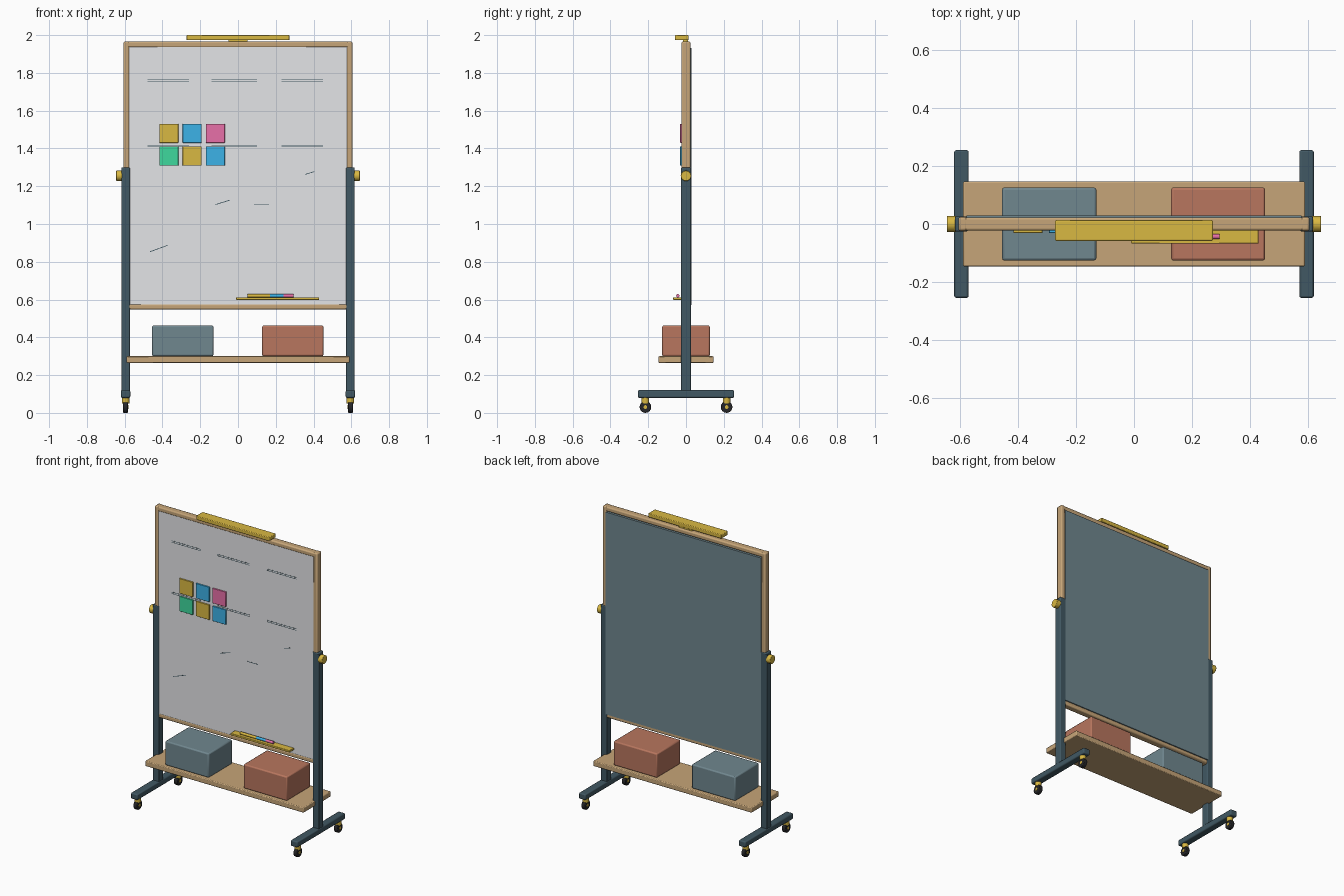
import bpy, math
from mathutils import Vector

if "Cube" in bpy.data.objects:
    bpy.data.objects.remove(bpy.data.objects["Cube"])

def mat(name, r, g, b):
    m = bpy.data.materials.new(name)
    lin = lambda c: ((c / 255 + 0.055) / 1.055) ** 2.4 if c > 10 else c / 255 / 12.92
    m.diffuse_color = (lin(r), lin(g), lin(b), 1)
    m.use_nodes = True
    m.node_tree.nodes["Principled BSDF"].inputs["Base Color"].default_value = m.diffuse_color
    return m

WOOD = mat("oak wood", 198, 165, 120)
STEEL = mat("dark blue steel", 65, 88, 99)
BRASS = mat("mustard yellow", 217, 184, 66)
WHITE = mat("board white", 232, 233, 235)
SLATE = mat("slate grey", 112, 135, 143)
CLAY = mat("terracotta", 184, 118, 94)
BLUE = mat("note blue", 62, 182, 236)
PINK = mat("note pink", 242, 118, 176)
GREEN = mat("note green", 62, 216, 158)
BLACK = mat("rubber black", 38, 38, 40)

def box(name, x, y, z, m, bevel=0.0, segs=2):
    """Box given by (min, max) ranges."""
    bpy.ops.mesh.primitive_cube_add(size=1)
    o = bpy.context.object
    o.name = name
    for v in o.data.vertices:
        v.co = Vector([(a + b) / 2 + c * (b - a) for (a, b), c in zip((x, y, z), v.co)])
    o.data.materials.append(m)
    if bevel:
        b = o.modifiers.new("bevel", 'BEVEL')
        b.width, b.segments = bevel, segs
        bpy.ops.object.shade_smooth_by_angle(angle=math.radians(35))
    return o

def cyl(name, loc, r, depth, m, axis='X', sides=16, bevel=0.0):
    rot = {'X': (0, math.pi / 2, 0), 'Y': (math.pi / 2, 0, 0), 'Z': (0, 0, 0)}[axis]
    bpy.ops.mesh.primitive_cylinder_add(vertices=sides, radius=r, depth=depth, location=loc, rotation=rot)
    o = bpy.context.object
    o.name = name
    o.data.materials.append(m)
    if bevel:
        b = o.modifiers.new("bevel", 'BEVEL')
        b.width, b.segments, b.limit_method = bevel, 2, 'ANGLE'
        b.angle_limit = math.radians(50)
    bpy.ops.object.shade_smooth_by_angle(angle=math.radians(35))
    return o

# Stand: posts, feet, casters, pivot knobs
for s, side in ((-1, "left"), (1, "right")):
    px = s * 0.595
    box(side + "_post", (px - 0.023, px + 0.023), (-0.026, 0.026), (0.08, 1.30), STEEL, 0.006)
    box(side + "_foot", (px - 0.025, px + 0.025), (-0.255, 0.255), (0.08, 0.12), STEEL, 0.007)
    cyl(side + "_knob_shaft", (s * 0.615, 0, 1.255), 0.014, 0.03, BRASS)
    cyl(side + "_pivot_knob", (s * 0.629, 0, 1.255), 0.028, 0.032, BRASS, sides=16, bevel=0.003)
    for t, end in ((-1, "front"), (1, "back")):
        tag = f"{side}_{end}"
        cyl(tag + "_caster_stem", (px, t * 0.215, 0.066), 0.02, 0.03, BRASS, 'Z', 14)
        cyl(tag + "_caster_wheel", (px, t * 0.215, 0.031), 0.031, 0.026, BLACK, 'X', 16, 0.004)
        cyl(tag + "_caster_hub", (px, t * 0.215, 0.031), 0.01, 0.03, BRASS, 'X', 10)

# Shelf and storage boxes
box("shelf", (-0.59, 0.59), (-0.146, 0.146), (0.265, 0.30), WOOD, 0.005)
box("slate_storage_box", (-0.455, -0.13), (-0.126, 0.126), (0.30, 0.463), SLATE, 0.008)
box("clay_storage_box", (0.128, 0.452), (-0.126, 0.126), (0.30, 0.463), CLAY, 0.008)

# Board frame and the two panels
for s, side in ((-1, "left"), (1, "right")):
    xs = sorted((s * 0.575, s * 0.606))
    box(side + "_frame_rail", xs, (-0.024, 0.024), (0.55, 1.966), WOOD, 0.008)
box("top_frame_rail", (-0.60, 0.60), (-0.023, 0.023), (1.934, 1.965), WOOD, 0.008)
box("bottom_frame_rail", (-0.60, 0.60), (-0.023, 0.023), (0.547, 0.577), WOOD, 0.008)
box("white_panel", (-0.577, 0.577), (-0.021, 0.005), (0.572, 1.938), WHITE)
box("back_panel", (-0.577, 0.577), (0.005, 0.029), (0.572, 1.932), SLATE)

# Sticky notes
cols = [[BRASS, BLUE, PINK], [GREEN, BRASS, BLUE]]
for r in range(2):
    for c in range(3):
        x, z = -0.366 + 0.123 * c, 1.48 - 0.12 * r
        box(f"sticky_note_{r}_{c}", (x - 0.05, x + 0.05), (-0.031, -0.022), (z - 0.05, z + 0.05),
            cols[r][c], 0.001, 1)

# Thin pen lines in two rows
for r, z in enumerate((1.758, 1.413)):
    for c, (a, b) in enumerate(((-0.48, -0.26), (-0.14, 0.10), (0.23, 0.45))):
        for k in (-1, 1):
            box(f"pen_line_{r}_{c}_{k}", (a, b), (-0.0218, -0.02), (z + k * 0.005 - 0.0015, z + k * 0.005 + 0.0015), STEEL)

# Short sketched strokes
for i, (x, z, length, tilt) in enumerate(((-0.42, 0.87, 0.10, 0.35), (-0.08, 1.115, 0.08, 0.3),
                                          (0.125, 1.102, 0.08, 0.0), (0.38, 1.27, 0.05, 0.3))):
    o = box(f"sketch_stroke_{i}", (-length / 2, length / 2), (-0.0218, -0.02), (-0.002, 0.002), STEEL)
    o.location, o.rotation_euler = (x, 0, z), (0, -tilt, 0)

# Pen tray with markers
box("pen_tray", (-0.01, 0.43), (-0.068, -0.018), (0.598, 0.612), BRASS, 0.003)
for i, (a, b, m) in enumerate(((0.05, 0.17, BRASS), (0.17, 0.24, BLUE), (0.24, 0.295, PINK))):
    cyl(f"marker_{i}", ((a + b) / 2, -0.043, 0.620), 0.009, b - a, m, 'X', 12)

# Lamp bar above the frame
box("lamp_bar", (-0.272, 0.272), (-0.058, 0.013), (1.973, 2.0), BRASS, 0.004)
box("lamp_bracket", (-0.05, 0.05), (-0.015, 0.01), (1.955, 1.98), BRASS)
